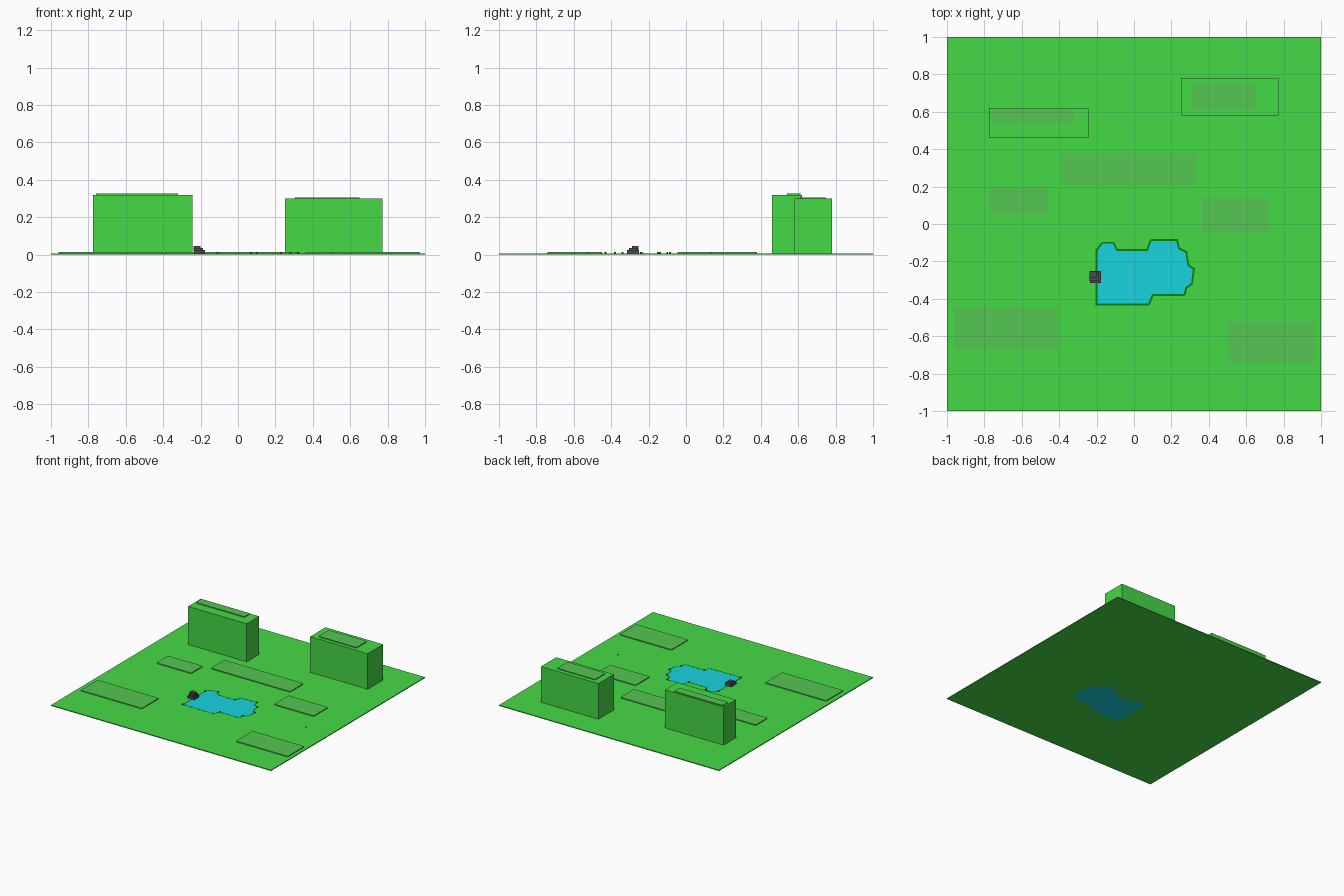
import bpy, bmesh, math
from mathutils import Vector

cube = bpy.data.objects.get("Cube")
if cube:
    bpy.data.objects.remove(cube, do_unlink=True)


def material(name, rgb):
    m = bpy.data.materials.new(name)
    m.diffuse_color = (*rgb, 1)
    m.use_nodes = True
    b = m.node_tree.nodes["Principled BSDF"]
    b.inputs["Base Color"].default_value = (*rgb, 1)
    b.inputs["Roughness"].default_value = 0.9
    return m


GRASS = material("grass green", (0.06, 0.70, 0.06))
PATCH = material("dull green", (0.09, 0.57, 0.085))
WATER = material("water blue", (0.009, 0.66, 0.74))
REED = material("dark green", (0.003, 0.22, 0.004))
ROCK = material("dark grey", (0.072, 0.07, 0.076))


def mesh_object(name, bm, mat):
    me = bpy.data.meshes.new(name)
    bm.to_mesh(me)
    bm.free()
    me.materials.append(mat)
    ob = bpy.data.objects.new(name, me)
    bpy.context.collection.objects.link(ob)
    return ob


def box(name, x, y, z, mat, round_corners=0.0, turn=0.0):
    """Box from (min, max) ranges, optionally with rounded upright edges."""
    bm = bmesh.new()
    bmesh.ops.create_cube(bm, size=1)
    size = Vector((x[1] - x[0], y[1] - y[0], z[1] - z[0]))
    bmesh.ops.scale(bm, vec=size, verts=bm.verts)
    if round_corners:
        upright = [e for e in bm.edges
                   if abs(e.verts[0].co.z - e.verts[1].co.z) > 1e-5]
        bmesh.ops.bevel(bm, geom=upright, offset=round_corners, segments=3,
                        profile=0.5, affect='EDGES')
    ob = mesh_object(name, bm, mat)
    ob.location = (sum(x) / 2, sum(y) / 2, sum(z) / 2)
    ob.rotation_euler.z = turn
    return ob


def sheet(name, loops, z, mat):
    """Flat plate filled between closed outlines; inner loops become holes."""
    bm = bmesh.new()
    for loop in loops:
        vs = [bm.verts.new((px, py, z)) for px, py in loop]
        for a, b in zip(vs, vs[1:] + vs[:1]):
            bm.edges.new((a, b))
    bmesh.ops.triangle_fill(bm, edges=bm.edges[:], use_beauty=True,
                            normal=(0, 0, 1))
    ob = mesh_object(name, bm, mat)
    mod = ob.modifiers.new("thickness", 'SOLIDIFY')
    mod.thickness = z
    mod.offset = -1
    return ob


# Ground with a pond set into it
GROUND = 0.007
pond = [(-0.20, -0.43), (0.08, -0.43), (0.10, -0.38), (0.27, -0.38),
        (0.28, -0.34), (0.31, -0.32), (0.32, -0.24), (0.29, -0.22),
        (0.28, -0.15), (0.24, -0.13), (0.23, -0.085), (0.09, -0.085),
        (0.07, -0.14), (-0.09, -0.14), (-0.11, -0.10), (-0.17, -0.10),
        (-0.20, -0.14)]
sheet("ground", [[(-1, -1), (1, -1), (1, 1), (-1, 1)], pond], GROUND, GRASS)
sheet("pond_water", [pond], GROUND, WATER)

# Narrow bank around the pond, with a small reed at every other corner
for i, (a, b) in enumerate(zip(pond, pond[1:] + pond[:1])):
    a, b = Vector(a), Vector(b)
    mid, d = (a + b) / 2, b - a
    box(f"pond_bank_{i}", (mid.x - d.length / 2, mid.x + d.length / 2),
        (mid.y - 0.005, mid.y + 0.005), (0.004, GROUND + 0.0003), REED,
        turn=math.atan2(d.y, d.x))
    if i % 2 == 0:
        box(f"reed_{i}", (a.x - 0.005, a.x + 0.005),
            (a.y - 0.005, a.y + 0.005), (0.004, 0.013), REED)
box("lone_tuft", (0.776, 0.784), (-0.234, -0.226), (0.004, 0.012), GRASS)

# Two tall grassy blocks
box("left_rear_block", (0.25, 0.773), (0.58, 0.78), (0.003, 0.30), GRASS)
box("right_rear_block", (-0.775, -0.243), (0.46, 0.62), (0.003, 0.32), GRASS)

# Thin slabs on the ground and on the blocks
slabs = [((-0.39, 0.33), (0.205, 0.38), 0.003, 0.014),
         ((-0.775, -0.46), (0.05, 0.20), 0.003, 0.014),
         ((0.36, 0.72), (-0.045, 0.14), 0.003, 0.014),
         ((-0.96, -0.405), (-0.67, -0.45), 0.003, 0.014),
         ((0.50, 0.97), (-0.74, -0.525), 0.003, 0.014),
         ((0.305, 0.65), (0.61, 0.745), 0.295, 0.307),
         ((-0.76, -0.32), (0.54, 0.612), 0.315, 0.327)]
for i, (x, y, low, high) in enumerate(slabs):
    box(f"slab_{i}", x, y, (low, high), PATCH, round_corners=0.008)

# Stepped rock at the water's edge
box("rock_base", (-0.236, -0.176), (-0.316, -0.252), (0.003, 0.026), ROCK)
box("rock_middle", (-0.237, -0.186), (-0.306, -0.253), (0.02, 0.036), ROCK)
box("rock_top", (-0.238, -0.20), (-0.288, -0.254), (0.03, 0.047), ROCK)
